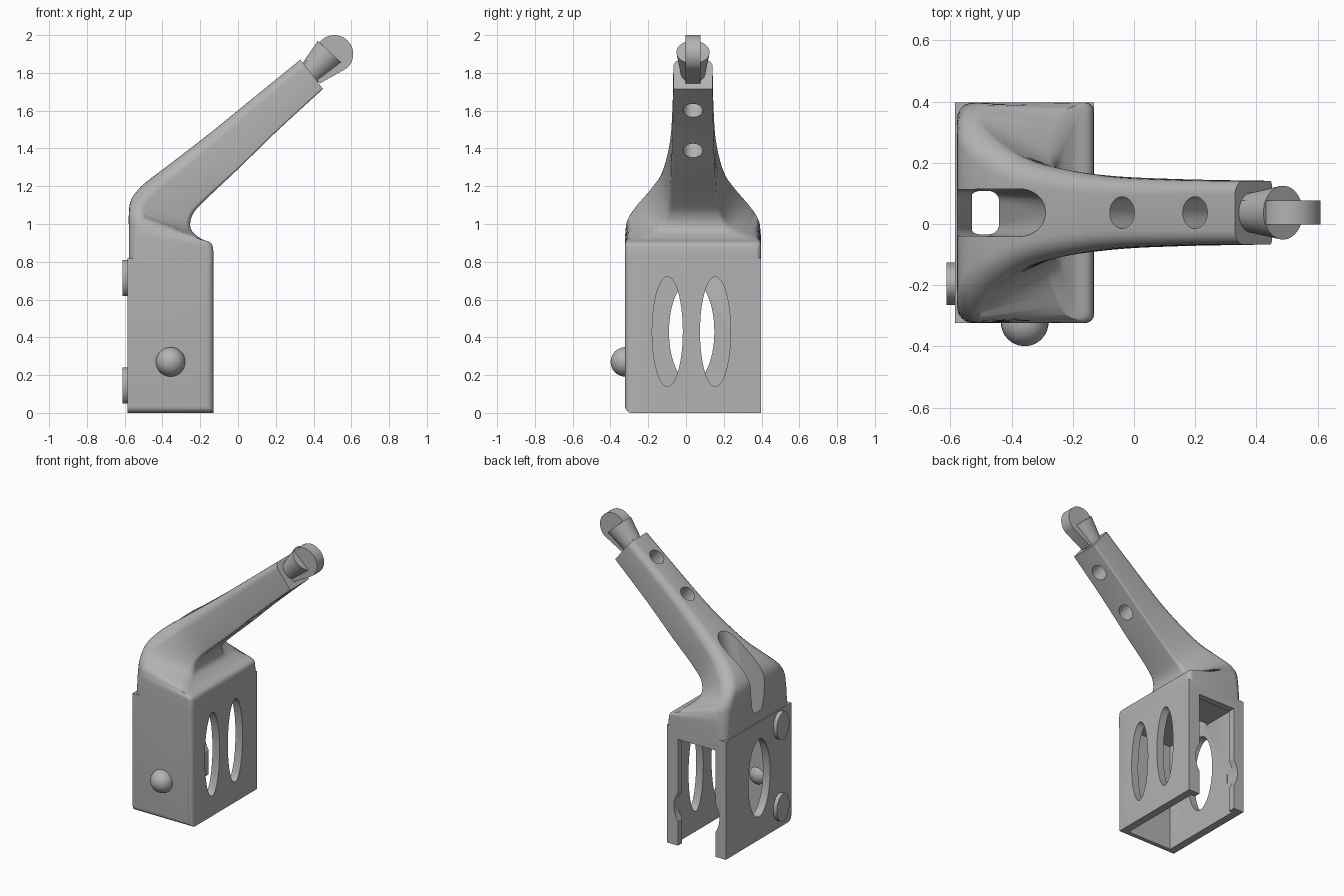
import bpy, bmesh, math
from mathutils import Vector, Matrix

cube = bpy.data.objects.get("Cube")
if cube:
    bpy.data.objects.remove(cube)

grey = bpy.data.materials.new("plain grey")
grey.use_nodes = True
grey.diffuse_color = (0.45, 0.45, 0.45, 1)
grey.node_tree.nodes["Principled BSDF"].inputs["Base Color"].default_value = (0.45, 0.45, 0.45, 1)

MID_Y = 0.037


def finish(name, bm):
    bmesh.ops.recalc_face_normals(bm, faces=bm.faces)
    mesh = bpy.data.meshes.new(name)
    bm.to_mesh(mesh)
    bm.free()
    mesh.materials.append(grey)
    obj = bpy.data.objects.new(name, mesh)
    bpy.context.collection.objects.link(obj)
    return obj


def box(name, x, y, z, bevel_rule=None):
    bm = bmesh.new()
    bmesh.ops.create_cube(bm, size=1)
    for v in bm.verts:
        v.co = [(r[0] + r[1]) / 2 + c * (r[1] - r[0]) for r, c in zip((x, y, z), v.co)]
    if bevel_rule:
        edges = [e for e in bm.edges if bevel_rule((e.verts[0].co + e.verts[1].co) / 2)]
        bmesh.ops.bevel(bm, geom=edges, offset=0.035, segments=5, profile=0.5, affect='EDGES')
    return finish(name, bm)


def rod(name, p, q, r1, r2=None, stretch=(1, 1), segments=48):
    # cylinder or cone from p to q, optionally oval
    p, q = Vector(p), Vector(q)
    turn = (q - p).to_track_quat('Z', 'Y').to_matrix().to_4x4()
    oval = Matrix.Diagonal((stretch[0], stretch[1], 1, 1))
    bm = bmesh.new()
    bmesh.ops.create_cone(bm, cap_ends=True, segments=segments, radius1=r1,
                          radius2=r1 if r2 is None else r2, depth=(q - p).length,
                          matrix=Matrix.Translation((p + q) / 2) @ turn @ oval)
    return finish(name, bm)


def oval_x(name, x0, x1, y, z, ry, rz):
    # oval cylinder along x
    bm = bmesh.new()
    bmesh.ops.create_cone(bm, cap_ends=True, segments=56, radius1=1, radius2=1, depth=x1 - x0,
                          matrix=Matrix.Translation(((x0 + x1) / 2, y, z))
                          @ Matrix.Diagonal((1, ry, rz, 1)) @ Matrix.Rotation(math.pi / 2, 4, 'Y'))
    return finish(name, bm)


def ring(s):
    # rounded trapezoid between a back point and a front point
    ax, az, bx, bz, wa, wb, ra, rb = s
    a, b = Vector((ax, 0, az)), Vector((bx, 0, bz))
    length = (b - a).length
    u = (b - a) / length
    pts = []
    corners = ((length - rb, wb - rb, rb, 0), (ra, wa - ra, ra, 1),
               (ra, ra - wa, ra, 2), (length - rb, rb - wb, rb, 3))
    for cs, cy, r, k in corners:
        for i in range(7):
            t = (k + i / 6) * math.pi / 2
            pts.append(a + u * (cs + r * math.cos(t)) + Vector((0, MID_Y + cy + r * math.sin(t), 0)))
    return pts


def loft(name, sections, steps):
    # smooth interpolation between sections, then skin them
    rows = []
    for i in range(len(sections) - 1):
        quad = [sections[max(0, min(len(sections) - 1, i + k))] for k in (-1, 0, 1, 2)]
        for j in range(steps):
            t = j / steps
            rows.append([0.5 * (2 * p1 + (p2 - p0) * t + (2 * p0 - 5 * p1 + 4 * p2 - p3) * t * t
                                + (3 * p1 - p0 - 3 * p2 + p3) * t ** 3)
                         for p0, p1, p2, p3 in zip(*quad)])
    rows.append(sections[-1])
    bm = bmesh.new()
    rings = [[bm.verts.new(p) for p in ring(s)] for s in rows]
    n = len(rings[0])
    for lo, hi in zip(rings, rings[1:]):
        for k in range(n):
            bm.faces.new((lo[k], lo[(k + 1) % n], hi[(k + 1) % n], hi[k]))
    bm.faces.new(rings[0])
    bm.faces.new(rings[-1])
    return finish(name, bm)


def combine(target, other, operation):
    mod = target.modifiers.new("combine", 'BOOLEAN')
    mod.object, mod.operation, mod.solver = other, operation, 'EXACT'
    bpy.context.view_layer.objects.active = target
    bpy.ops.object.modifier_apply(modifier=mod.name)
    bpy.data.objects.remove(other)


# Hollow lower housing, rounded on the front edges only
housing = box("housing_and_arm", (-0.585, -0.13), (-0.323, 0.397), (0, 0.82),
              lambda c: c.y < -0.3 and (c.z < 0.01 or (c.x > -0.14 and 0.3 < c.z < 0.6)))

# Shoulder flowing into the slanted arm:
# back x, back z, front x, front z, back width, front width, back radius, front radius
arm = loft("arm", [
    (-0.578, 0.78, -0.131, 0.78, 0.36, 0.36, 0.05, 0.03),
    (-0.578, 0.90, -0.131, 0.86, 0.36, 0.36, 0.06, 0.03),
    (-0.578, 0.98, -0.145, 0.90, 0.357, 0.355, 0.07, 0.03),
    (-0.578, 1.05, -0.20, 0.925, 0.345, 0.32, 0.08, 0.04),
    (-0.565, 1.13, -0.25, 0.975, 0.295, 0.20, 0.08, 0.04),
    (-0.50, 1.21, -0.24, 1.05, 0.23, 0.15, 0.08, 0.03),
    (-0.37, 1.31, -0.17, 1.13, 0.165, 0.125, 0.07, 0.02),
    (-0.15, 1.48, 0.01, 1.30, 0.122, 0.115, 0.06, 0.012),
    (0.09, 1.675, 0.21, 1.495, 0.108, 0.108, 0.05, 0.01),
    (0.33, 1.87, 0.45, 1.715, 0.104, 0.104, 0.045, 0.01)], 6)
combine(housing, arm, 'UNION')

# Inner cavity, open below and through the rear wall
combine(housing, box("cavity", (-0.53, -0.185), (-0.27, 0.35), (-0.1, 0.76)), 'DIFFERENCE')
combine(housing, box("rear_opening", (-0.505, -0.215), (0.3, 0.5), (-0.1, 0.74)), 'DIFFERENCE')
combine(housing, rod("rear_notch", (-0.36, 0.3, 0.27), (-0.36, 0.5, 0.27), 0.175), 'DIFFERENCE')

# Oval windows: two on one side, one on the other
for y in (-0.098, 0.155):
    combine(housing, oval_x("window", -0.3, 0, y, 0.43, 0.081, 0.29), 'DIFFERENCE')
combine(housing, oval_x("window", -0.7, -0.45, 0.03, 0.43, 0.12, 0.27), 'DIFFERENCE')

# Funnel through the bend and two round holes through the arm
funnel = loft("funnel", [(-0.745, 1.45, -0.27, 1.45, 0.08, 0.08, 0.079, 0.079),
                         (-0.52, 0.7, -0.455, 0.7, 0.07, 0.07, 0.03, 0.03)], 1)
combine(housing, funnel, 'DIFFERENCE')
for x, z in ((0.03, 1.48), (0.26, 1.685)):
    combine(housing, rod("arm_hole", (x - 0.2, MID_Y, z + 0.26), (x + 0.2, MID_Y, z - 0.26), 0.052),
            'DIFFERENCE')

# Flared neck at the tip
neck = rod("tip_neck", (0.37, MID_Y, 1.785), (0.487, MID_Y, 1.91), 0.062, 0.088)

# Rounded tongue set into the neck
bm = bmesh.new()
outline = [(0.51 + 0.1 * math.cos(t), 1.9 + 0.1 * math.sin(t))
           for t in (math.radians(-50 + 190 * i / 28) for i in range(29))]
outline += [(0.34, 1.83), (0.435, 1.745)]
face = bm.faces.new([bm.verts.new((x, -0.002, z)) for x, z in outline])
extruded = bmesh.ops.extrude_face_region(bm, geom=[face])["geom"]
for v in extruded:
    if isinstance(v, bmesh.types.BMVert):
        v.co.y += 0.078
tongue = finish("tip_tongue", bm)

# Round knob on the front
bm = bmesh.new()
bmesh.ops.create_uvsphere(bm, u_segments=32, v_segments=16, radius=0.078,
                          matrix=Matrix.Translation((-0.357, -0.321, 0.27)) @ Matrix.Rotation(math.pi / 2, 4, 'X'))
knob = finish("front_knob", bm)

# Plain raised pads on the side
pads = [oval_x("side_pad", -0.612, -0.58, -0.195, z, 0.07, 0.095) for z in (0.145, 0.715)]

# Smooth shading with crisp edges
bpy.ops.object.select_all(action='DESELECT')
for obj in [housing, neck, tongue, knob] + pads:
    obj.select_set(True)
bpy.context.view_layer.objects.active = housing
bpy.ops.object.shade_smooth_by_angle(angle=math.radians(32))
